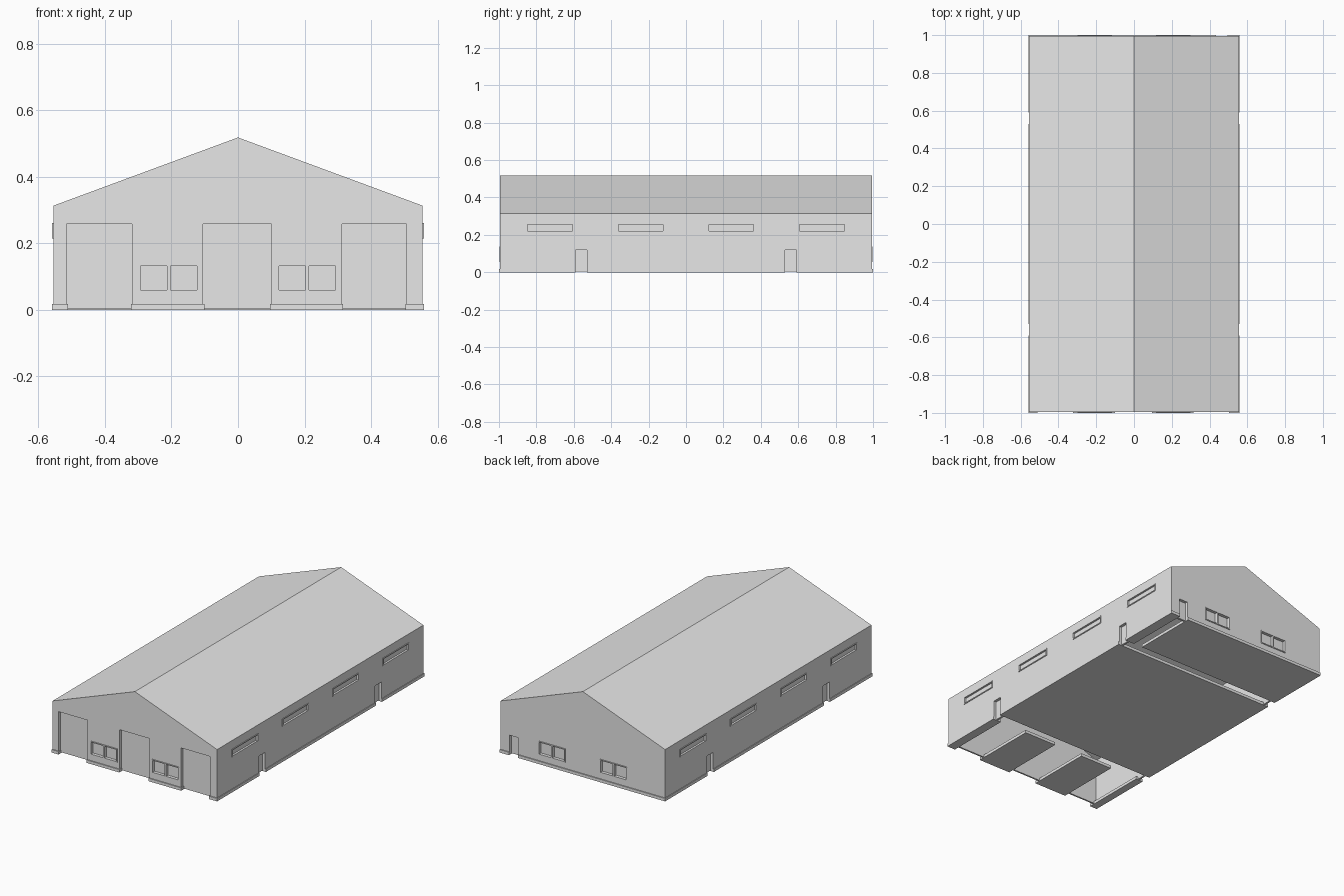
import bpy
import bmesh
from mathutils import Matrix, Vector

default = bpy.data.objects.get("Cube")
if default:
    bpy.data.objects.remove(default, do_unlink=True)

grey = bpy.data.materials.new("light_grey")
grey.use_nodes = True
grey.diffuse_color = (0.8, 0.8, 0.8, 1)
grey.node_tree.nodes["Principled BSDF"].inputs["Base Color"].default_value = (0.8, 0.8, 0.8, 1)

HX, HY = 0.555, 0.994       # wall half sizes
EAVES, RIDGE = 0.313, 0.518
WALL, LIP = 0.03, 0.004     # wall thickness, trim projection
BASE = 0.004                # underside of walls


def make(name, bm):
    bmesh.ops.recalc_face_normals(bm, faces=bm.faces)
    mesh = bpy.data.meshes.new(name)
    bm.to_mesh(mesh)
    bm.free()
    mesh.materials.append(grey)
    obj = bpy.data.objects.new(name, mesh)
    bpy.context.collection.objects.link(obj)
    return obj


def boxes(name, spans):
    """One object made of boxes, each given as ((x0, x1), (y0, y1), (z0, z1))."""
    bm = bmesh.new()
    for span in spans:
        low = Vector([min(s) for s in span])
        high = Vector([max(s) for s in span])
        place = Matrix.Translation((low + high) / 2) @ Matrix.Diagonal((*(high - low), 1))
        bmesh.ops.create_cube(bm, size=1, matrix=place)
    return make(name, bm)


def gable(name, half_x, half_y, bottom, eaves, ridge):
    """Pitched-roof prism running along y."""
    bm = bmesh.new()
    profile = [(-half_x, bottom), (half_x, bottom), (half_x, eaves), (0, ridge), (-half_x, eaves)]
    face = bm.faces.new([bm.verts.new((x, -half_y, z)) for x, z in profile])
    out = bmesh.ops.extrude_face_region(bm, geom=[face])
    moved = [v for v in out["geom"] if isinstance(v, bmesh.types.BMVert)]
    bmesh.ops.translate(bm, verts=moved, vec=(0, 2 * half_y, 0))
    return make(name, bm)


def cut(target, cutter):
    mod = target.modifiers.new("cut", "BOOLEAN")
    mod.operation = "DIFFERENCE"
    mod.solver = "EXACT"
    mod.object = cutter
    cutter.hide_render = True
    bpy.context.view_layer.objects.active = target
    bpy.ops.object.modifier_apply(modifier=mod.name)
    bpy.data.objects.remove(cutter, do_unlink=True)


def on_wall(axis, side, along, height, inner, outer):
    """Box on a wall, reaching from inner depth to outer projection."""
    face = HX if axis == "x" else HY
    depth = (side * (face - inner), side * (face + outer))
    return (depth, along, height) if axis == "x" else (along, depth, height)


def frame(axis, side, along, height, edge):
    """Four trim bars around an opening."""
    (a, b), (c, d) = along, height
    bars = [((a - edge, b + edge), (c - edge, c)), ((a - edge, b + edge), (d, d + edge)),
            ((a - edge, a), (c, d)), ((b, b + edge), (c, d))]
    return [on_wall(axis, side, u, v, 0.005, LIP) for u, v in bars]


# Hollow hall with its roof
hall = gable("hall_walls_and_roof", HX, HY, BASE, EAVES, RIDGE)
cut(hall, gable("cavity", HX - WALL, HY - WALL, -0.1, EAVES - 0.02, RIDGE - WALL))

openings, frames = [], []

# Large front gates
GATES = [(-0.515, -0.318), (-0.105, 0.1), (0.312, 0.507)]
for span in GATES:
    openings.append(on_wall("y", -1, span, (-0.05, 0.258), 0.02, 0.1))

# Personnel doors: two per long side and one at the back
DOOR_Y, DOOR_HALF, DOOR_TOP = 0.56, 0.03, 0.12
BACK_DOOR = (0.435, 0.495)
for side in (-1, 1):
    for y in (-DOOR_Y, DOOR_Y):
        openings.append(on_wall("x", side, (y - DOOR_HALF, y + DOOR_HALF),
                                (-0.05, DOOR_TOP), 0.018, 0.1))
openings.append(on_wall("y", 1, BACK_DOOR, (-0.05, DOOR_TOP), 0.018, 0.1))

# Paired square windows on both gable ends
SILL = (0.06, 0.132)
for side in (-1, 1):
    for x in (-0.208, 0.208):
        for pane in ((x - 0.085, x - 0.005), (x + 0.005, x + 0.085)):
            openings.append(on_wall("y", side, pane, SILL, 0.015, 0.1))
        frames += frame("y", side, (x - 0.085, x + 0.085), SILL, 0.006)
        frames.append(on_wall("y", side, (x - 0.005, x + 0.005), SILL, 0.005, LIP))

# Long high windows on the sides
HIGH = (0.22, 0.255)
for side in (-1, 1):
    for y in (-0.727, -0.242, 0.242, 0.727):
        span = (y - 0.12, y + 0.12)
        openings.append(on_wall("x", side, span, HIGH, 0.008, 0.1))
        frames += frame("x", side, span, HIGH, 0.006)

cut(hall, boxes("opening_cutters", openings))
boxes("window_frames", frames)

# Floor plinth, broken into pads by the door passages
PX, PY, TOP = HX + LIP, 1.0, (0, 0.018)
near, far = DOOR_Y - DOOR_HALF, DOOR_Y + DOOR_HALF
pads = [((-PX, PX), (-near, near), TOP)]
edges = [-PX] + [x for span in GATES for x in (span[0] + LIP, span[1] - LIP)] + [PX]
pads += [(pair, (-PY, -far), TOP) for pair in zip(edges[::2], edges[1::2])]
pads += [((-PX, BACK_DOOR[0]), (far, PY), TOP), ((BACK_DOOR[1], PX), (far, PY), TOP)]
boxes("floor_plinth", pads)
